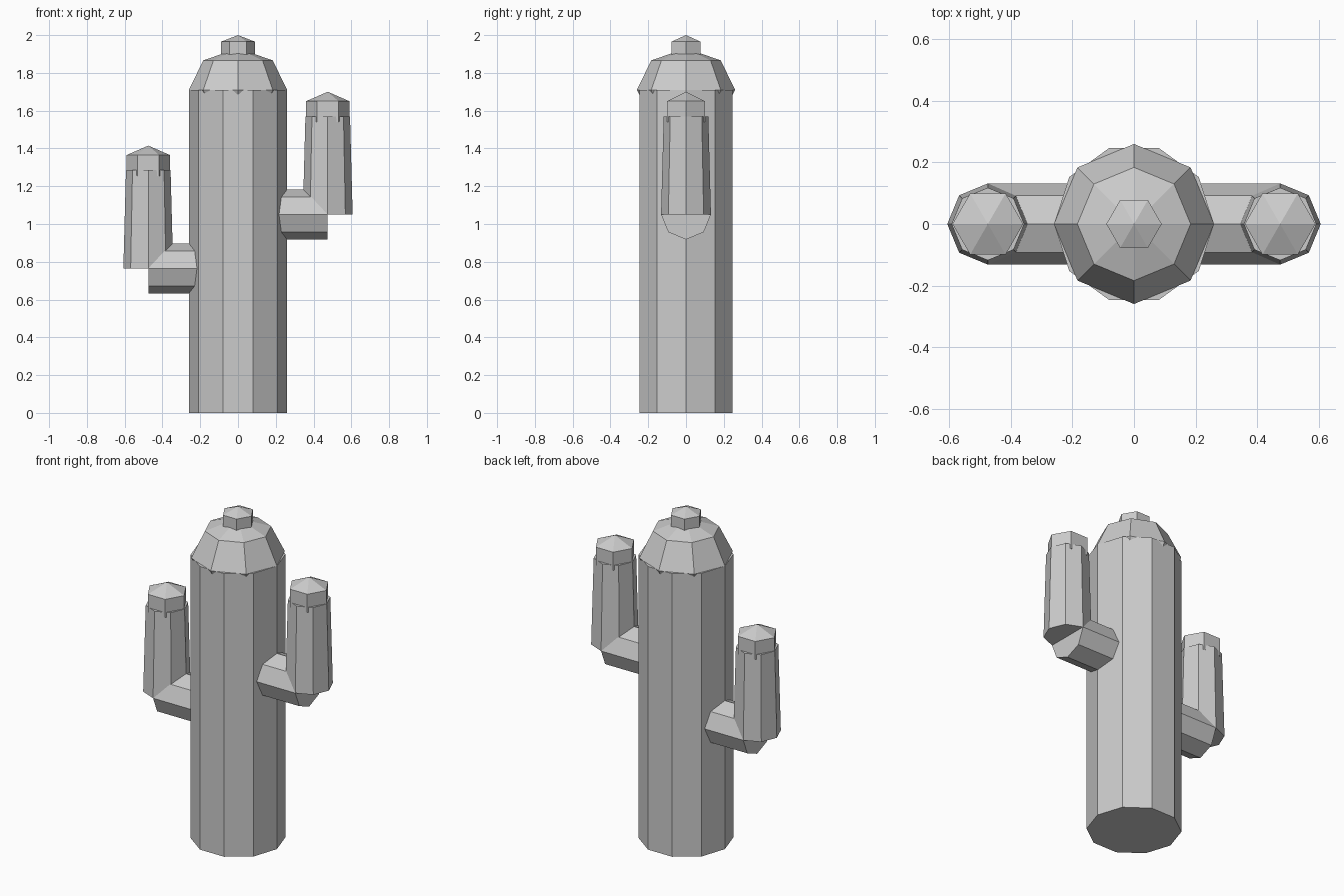
import bpy, bmesh
from math import cos, sin, tau, pi
from mathutils import Matrix

old = bpy.data.objects.get("Cube")
if old:
    bpy.data.objects.remove(old)

GREY = (0.6, 0.6, 0.6, 1)
grey = bpy.data.materials.new("plain grey")
grey.use_nodes = True
grey.diffuse_color = GREY
grey.node_tree.nodes["Principled BSDF"].inputs["Base Color"].default_value = GREY


def turned(name, sides, profile, matrix):
    """Closed faceted solid from (radius, height) pairs; radius 0 makes a tip."""
    bm = bmesh.new()
    rings = []
    for r, z in profile:
        count = sides if r else 1
        rings.append([bm.verts.new((r * cos(tau * i / sides), r * sin(tau * i / sides), z))
                      for i in range(count)])
    for low, high in zip(rings, rings[1:]):
        for i in range(sides):
            j = (i + 1) % sides
            if len(low) == 1:
                bm.faces.new((low[0], high[j], high[i]))
            elif len(high) == 1:
                bm.faces.new((low[i], low[j], high[0]))
            else:
                bm.faces.new((low[i], low[j], high[j], high[i]))
    for ring in (rings[0], rings[-1]):
        if len(ring) > 1:
            bm.faces.new(ring)
    bmesh.ops.recalc_face_normals(bm, faces=bm.faces)
    bm.transform(matrix)
    mesh = bpy.data.meshes.new(name)
    bm.to_mesh(mesh)
    bm.free()
    mesh.materials.append(grey)
    obj = bpy.data.objects.new(name, mesh)
    bpy.context.collection.objects.link(obj)
    return obj


def at(x, z):
    return Matrix.Translation((x, 0, z))


# Trunk, squashed dome and the bud on top
turned("trunk", 10, [(0.26, 0), (0.26, 1.71)], at(0, 0))
dome = [(0, -0.22), (0.184, -0.156), (0.26, 0), (0.184, 0.156), (0, 0.22)]
turned("dome", 8, dome, at(0, 1.71))
turned("top_bud", 6, [(0.09, 0), (0.09, 0.09), (0, 0.125)], at(0, 1.875))

# Arms: a horizontal elbow, a tapered upright and a pointed cap
for label, side, z in (("left", 1, 1.05), ("right", -1, 0.765)):
    x = side * 0.475
    sideways = at(0, z) @ Matrix.Rotation(side * pi / 2, 4, "Y")
    turned(label + "_elbow", 8, [(0.132, 0.12), (0.132, 0.475)], sideways)
    turned(label + "_upright", 8, [(0.132, 0), (0.118, 0.52)], at(x, z))
    turned(label + "_cap", 6, [(0.115, 0), (0.115, 0.11), (0, 0.16)], at(x, z + 0.49))
